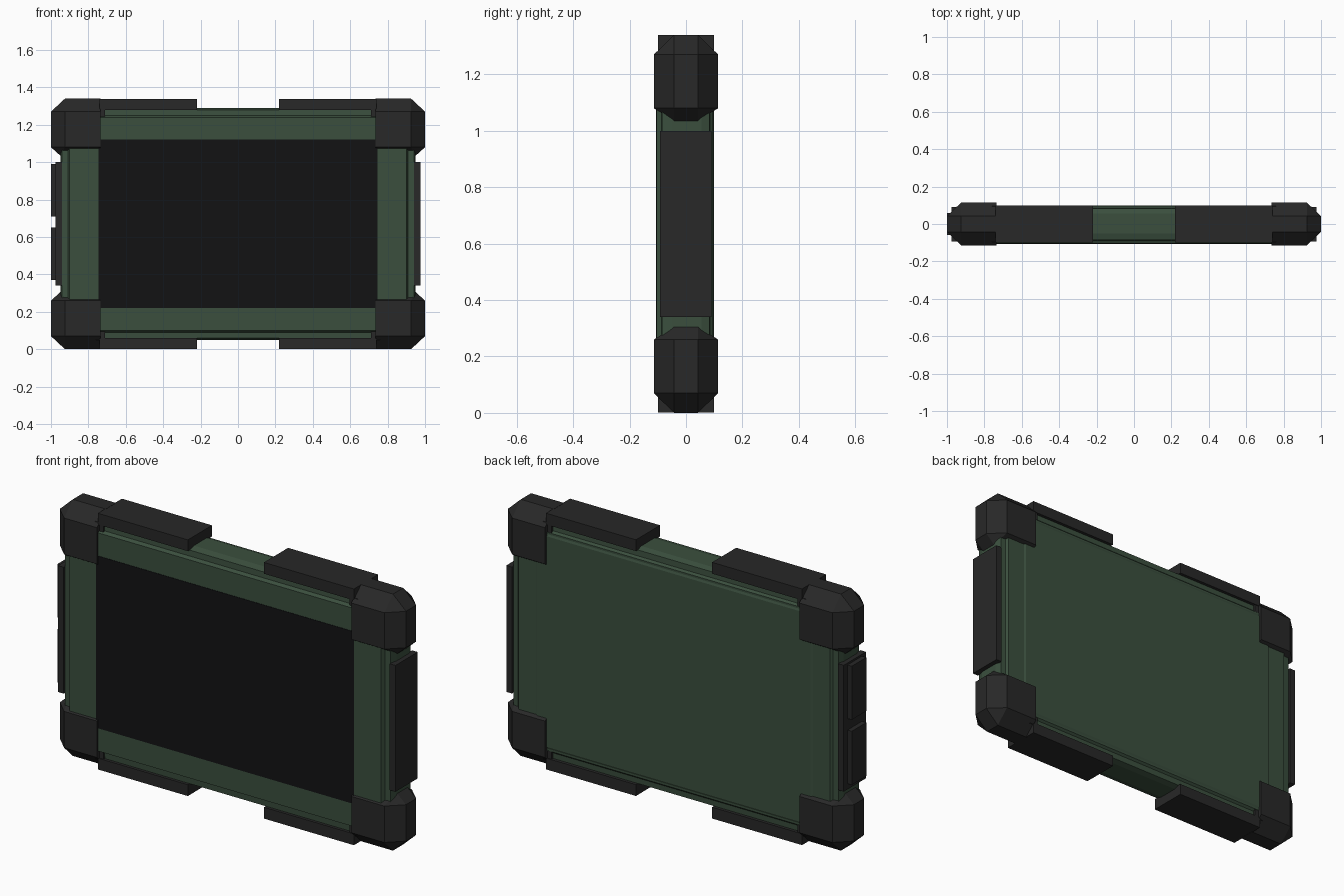
import bpy, bmesh
from mathutils import Vector

if "Cube" in bpy.data.objects:
    bpy.data.objects.remove(bpy.data.objects["Cube"])

CZ = 0.67  # mid height of the tablet


def material(name, rgb):
    m = bpy.data.materials.new(name)
    m.diffuse_color = (*rgb, 1)
    m.use_nodes = True
    m.node_tree.nodes["Principled BSDF"].inputs["Base Color"].default_value = m.diffuse_color
    return m


GREEN = material("green_shell", (0.043, 0.078, 0.048))
RUBBER = material("dark_rubber", (0.021, 0.021, 0.021))
GLASS = material("screen_glass", (0.006, 0.006, 0.007))


def finish(name, bm, mat):
    bmesh.ops.recalc_face_normals(bm, faces=bm.faces)
    me = bpy.data.meshes.new(name)
    bm.to_mesh(me)
    bm.free()
    me.materials.append(mat)
    ob = bpy.data.objects.new(name, me)
    bpy.context.collection.objects.link(ob)
    return ob


def box(name, lo, hi, mat):
    bm = bmesh.new()
    bmesh.ops.create_cube(bm, size=1)
    lo, hi = Vector(lo), Vector(hi)
    for v in bm.verts:
        v.co = Vector((lo[i] + (v.co[i] + 0.5) * (hi[i] - lo[i]) for i in range(3)))
    return finish(name, bm, mat)


def loft(name, sections, mat):
    """Stack of rectangles (half width, half height, y), capped at both ends."""
    bm = bmesh.new()
    rings = [[bm.verts.new((sx * w, y, CZ + sz * h))
              for sx, sz in ((-1, -1), (1, -1), (1, 1), (-1, 1))]
             for w, h, y in sections]
    for a, b in zip(rings, rings[1:]):
        for i in range(4):
            j = (i + 1) % 4
            bm.faces.new((a[i], a[j], b[j], b[i]))
    bm.faces.new(rings[0])
    bm.faces.new(rings[-1])
    return finish(name, bm, mat)


# Shell with chamfered, stepped rim
loft("shell", [(0.90, 0.57, -0.105), (0.91, 0.58, -0.087), (0.94, 0.61, -0.085),
               (0.95, 0.62, -0.05), (0.95, 0.62, 0.055), (0.94, 0.61, 0.083),
               (0.91, 0.58, 0.085), (0.90, 0.57, 0.096)], GREEN)

# Back cover plate and front screen
loft("back_cover", [(0.80, 0.56, 0.09), (0.80, 0.56, 0.096), (0.79, 0.55, 0.1)], GREEN)
box("screen", (-0.745, -0.107, 0.22), (0.745, -0.09, 1.12), GLASS)


# Faceted corner bumpers: hull of a wide middle outline and narrower faces
def corner_bumper(name, sx, sz):
    middle = [(1, 0.60), (0.925, 0.67), (0.735, 0.67), (0.735, 0.365),
              (0.95, 0.365), (1, 0.41)]
    face = [(0.925, 0.60), (0.735, 0.60), (0.735, 0.41), (0.925, 0.41)]
    bm = bmesh.new()
    for outline, y in ((middle, 0.042), (face, 0.114)):
        for x, z in outline:
            for s in (-1, 1):
                bm.verts.new((sx * x, s * y, CZ + sz * z))
    bmesh.ops.convex_hull(bm, input=bm.verts)
    bmesh.ops.dissolve_limit(bm, angle_limit=0.01, verts=bm.verts, edges=bm.edges)
    finish(name, bm, RUBBER)


def mirrored_box(name, x, y, z, sx, sz):
    xs = sorted((sx * x[0], sx * x[1]))
    zs = sorted((CZ + sz * z[0], CZ + sz * z[1]))
    box(name, (xs[0], y[0], zs[0]), (xs[1], y[1], zs[1]), RUBBER)


for sx, side in ((-1, "left"), (1, "right")):
    for sz, level in ((-1, "bottom"), (1, "top")):
        tag = f"{level}_{side}"
        corner_bumper("corner_bumper_" + tag, sx, sz)
        mirrored_box("bumper_lip_" + tag, (0.71, 0.76), (-0.095, 0.095), (0.565, 0.62), sx, sz)
        mirrored_box("edge_rail_" + tag, (0.22, 0.74), (-0.1, 0.099), (0.61, 0.669), sx, sz)
    # Side pads
    mirrored_box("side_pad_" + side, (0.942, 0.975), (-0.093, 0.091), (-0.33, 0.33), sx, 1)

# Two port covers on the left pad
for name, lo, hi in (("lower", 0.37, 0.65), ("upper", 0.71, 0.99)):
    box("port_cover_" + name, (-1, -0.06, lo), (-0.97, 0.06, hi), RUBBER)
